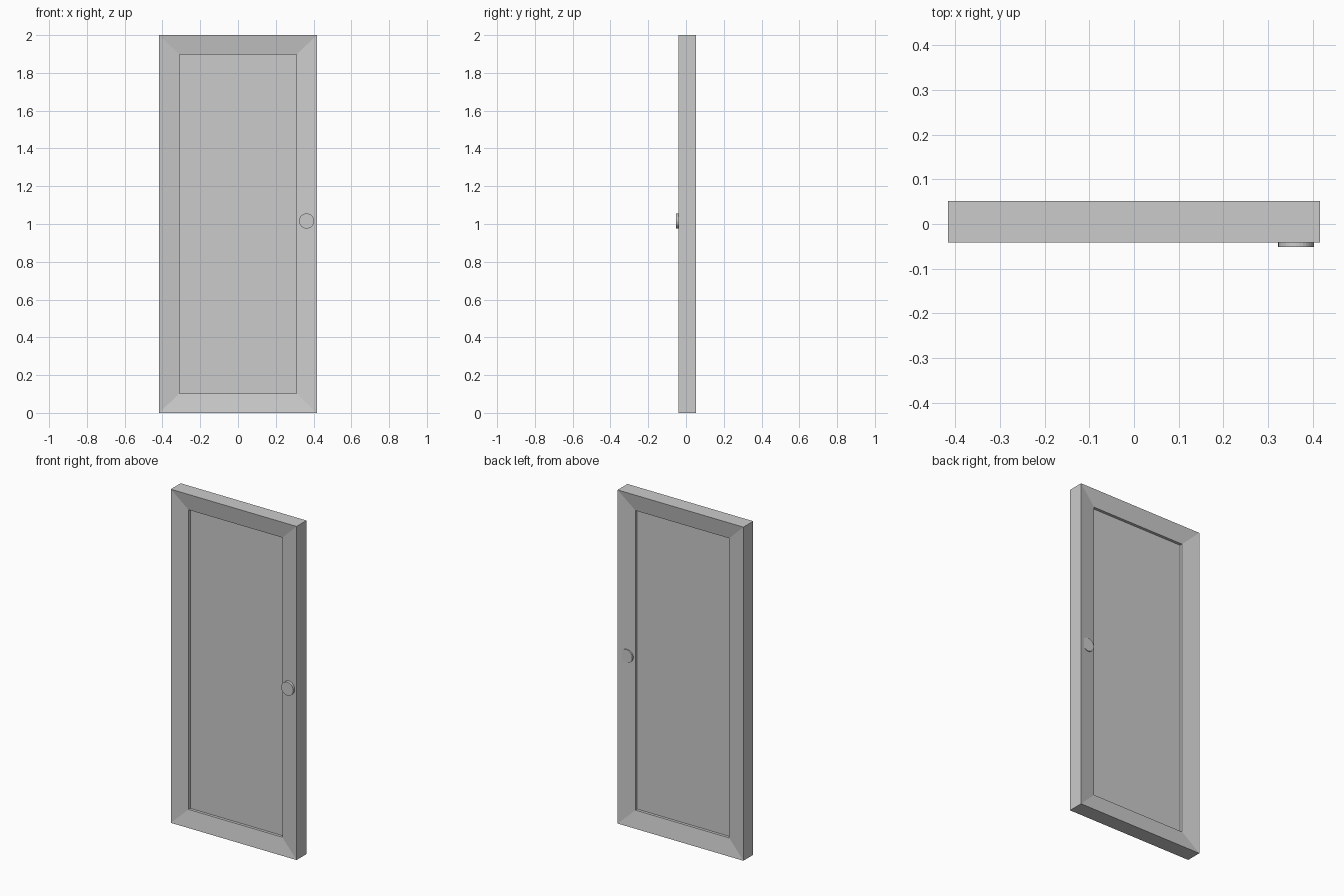
import bpy, bmesh
from math import pi
from mathutils import Vector, Matrix

if "Cube" in bpy.data.objects:
    bpy.data.objects.remove(bpy.data.objects["Cube"])

W, H = 0.417, 2.0                # half width, height
FRONT, BACK = -0.041, 0.052      # outer faces in y
FRAME_X, FRAME_Z = 0.106, 0.102  # frame widths
SLOPE, STEP = 0.017, 0.017       # bevel depth, panel step depth


def make_object(name, bm):
    bmesh.ops.recalc_face_normals(bm, faces=bm.faces)
    mesh = bpy.data.meshes.new(name)
    bm.to_mesh(mesh)
    bm.free()
    obj = bpy.data.objects.new(name, mesh)
    bpy.context.collection.objects.link(obj)
    return obj


def ring(bm, x, z0, z1, y):
    return [bm.verts.new(p) for p in
            ((-x, y, z0), (x, y, z0), (x, y, z1), (-x, y, z1))]


# door leaf: outer edge, inward-sloping frame, stepped panel on both sides
bm = bmesh.new()
xi, zi = W - FRAME_X, FRAME_Z
half = [(W, 0, 0), (xi, zi, SLOPE), (xi, zi, SLOPE + STEP)]
sections = [(x, z, FRONT + d) for x, z, d in reversed(half)]
sections += [(x, z, BACK - d) for x, z, d in half]
rings = [ring(bm, x, z, H - z, y) for x, z, y in sections]
for a, b in zip(rings, rings[1:]):
    for i in range(4):
        j = (i + 1) % 4
        bm.faces.new((a[i], a[j], b[j], b[i]))
bm.faces.new(rings[0])
bm.faces.new(rings[-1])
make_object("door_leaf", bm)

# round knob passing through the frame
bm = bmesh.new()
y0, y1 = -0.052, 0.048
bmesh.ops.create_cone(
    bm, cap_ends=True, segments=32, radius1=0.04, radius2=0.04, depth=y1 - y0,
    matrix=Matrix.Translation(Vector((0.363, (y0 + y1) / 2, 1.016)))
    @ Matrix.Rotation(pi / 2, 4, 'X'))
make_object("door_knob", bm)
